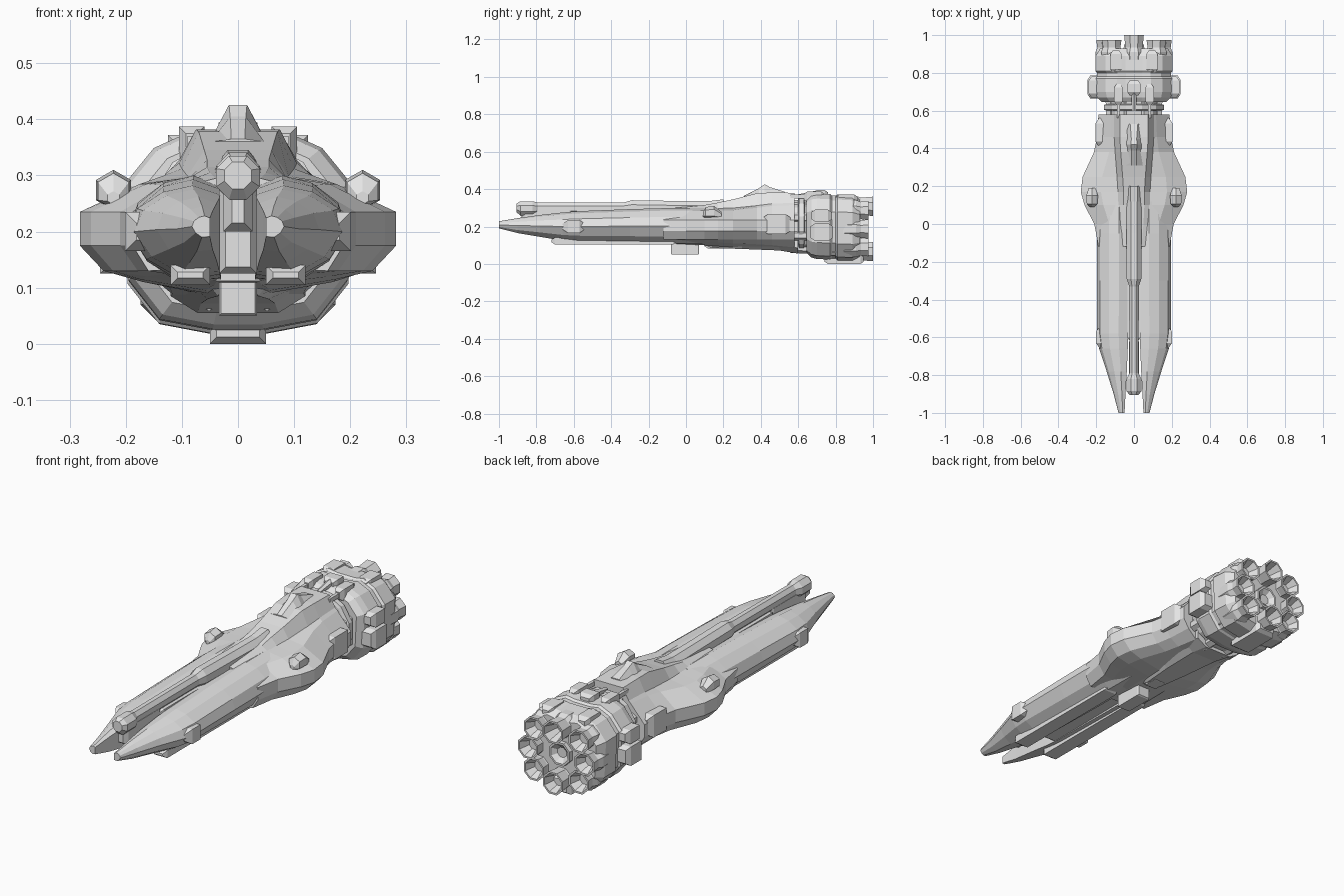
import bpy, bmesh, math, random

random.seed(4)


def material(name, v):
    m = bpy.data.materials.new(name)
    m.diffuse_color = (v, v, v, 1)
    return m


GREY = material("hull grey", 0.78)


def make(name, bm):
    bmesh.ops.recalc_face_normals(bm, faces=bm.faces)
    me = bpy.data.meshes.new(name)
    bm.to_mesh(me)
    bm.free()
    me.materials.append(GREY)
    ob = bpy.data.objects.new(name, me)
    bpy.context.collection.objects.link(ob)
    return ob


def loft(name, rings, mirror=False):
    """Skin a list of (y, [(x, z), ...]) sections and cap both ends."""
    bm = bmesh.new()
    rows = [[bm.verts.new((x, y, z)) for x, z in pts] for y, pts in rings]
    n = len(rows[0])
    for a, b in zip(rows, rows[1:]):
        for i in range(n):
            j = (i + 1) % n
            bm.faces.new((a[i], a[j], b[j], b[i]))
    bm.faces.new(rows[0])
    bm.faces.new(rows[-1])
    ob = make(name, bm)
    if mirror:
        ob.modifiers.new("mirror", 'MIRROR')
    return ob


def ngon(cx, cz, rx, rz, n, turn=0.5):
    return [(cx + rx * math.cos(math.tau * (i + turn) / n),
             cz + rz * math.sin(math.tau * (i + turn) / n)) for i in range(n)]


def both(half):
    """Close a right-hand half section with its mirror image."""
    return half + [(-x, z) for x, z in reversed(half)]


def block(name, x, y, z, taper=0.0, mirror=False):
    """Box from (min, max) ranges, its ends shrunk by taper."""
    def rect(t):
        return [(x[0] + t, z[0] + t), (x[1] - t, z[0] + t), (x[1] - t, z[1] - t), (x[0] + t, z[1] - t)]
    d = min(taper * 1.5, (y[1] - y[0]) / 3)
    rings = [(y[0], rect(taper)), (y[1], rect(taper))]
    if taper:
        rings[1:1] = [(y[0] + d, rect(0)), (y[1] - d, rect(0))]
    return loft(name, rings, mirror)


# Twin forward prongs
rings = []
for y, xi, xo, zl, zh in [(-1, .05, .082, .19, .228), (-.9, .045, .108, .165, .245), (-.78, .038, .145, .145, .262),
                          (-.66, .033, .185, .125, .275), (-.58, .032, .196, .118, .282), (-.3, .03, .196, .112, .293),
                          (-.05, .03, .195, .108, .3), (.12, .03, .19, .108, .3)]:
    w, h = xo - xi, zh - zl
    rings.append((y, [(xi + w * u, zl + h * v) for u, v in
                      [(0, .03), (.45, 0), (.8, .2), (1, .5), (.9, .75), (.62, .93), (.3, 1), (0, .9)]]))
loft("prong", rings, True)
# Outer prong swelling and low underside ridge
block("prong_side_bump", (.15, .201), (-.66, -.54), (.165, .235), .02, True)
block("prong_lower_ridge", (.05, .12), (-.72, -.05), (.105, .14), .012, True)

# Long central gun barrel with a muzzle collar
loft("barrel", [(y, ngon(0, z, r, h, 8)) for y, r, h, z in
                [(-.905, .026, .026, .3), (-.885, .042, .042, .296), (-.82, .042, .042, .296), (-.79, .026, .034, .296),
                 (-.33, .028, .034, .298), (-.29, .042, .044, .3), (-.05, .042, .044, .296), (.12, .045, .045, .294),
                 (.2, .048, .06, .29)]])
block("barrel_cradle", (-.034, .034), (-.62, .1), (.125, .275), .012)
block("barrel_support", (-.026, .026), (-.88, -.6), (.2, .285), .015)

# Swollen main hull
rings = []
for y, w, t, zt, zs, zb in [(-.12, .188, .04, .295, .275, .112), (0, .21, .05, .305, .282, .105),
                            (.1, .262, .055, .315, .285, .1), (.17, .282, .055, .328, .285, .095),
                            (.25, .272, .06, .345, .287, .09), (.38, .212, .07, .378, .3, .085),
                            (.46, .196, .075, .382, .31, .08), (.58, .188, .075, .38, .315, .068)]:
    rings.append((y, both([(.2 * w, zb), (.62 * w, zb + .02), (.85 * w, .13), (w, .175),
                           (w, .235), (.62 * w, zs), (t + .03, zs + .012), (t, zt)])))
loft("main_hull", rings)
# Dorsal peak, side sensor nubs and flank panels
loft("dorsal_peak", [(y, both([(w + .035, .36), (w, z)])) for y, w, z in
                     [(.31, .012, .365), (.39, .014, .405), (.42, .016, .426), (.45, .014, .41), (.53, .02, .385)]])
loft("sensor_nub", [(y, ngon(.222, z, r, r, 6)) for y, r, z in
                    [(.09, .012, .26), (.105, .032, .272), (.15, .036, .274), (.19, .02, .258)]], True)
block("flank_panel", (.14, .204), (.41, .56), (.16, .265), .018, True)

# Belly keel, hanging pod and side trays
loft("belly_keel", [(y, both([(w * .6, zb), (w, zb + .03), (w, .15)])) for y, w, zb in
                    [(.08, .04, .105), (.14, .06, .085), (.3, .09, .08), (.5, .11, .072), (.6, .12, .055)]])
block("belly_pod", (-.034, .034), (-.08, .07), (.05, .125), .004)
block("belly_fin", (-.03, .03), (.1, .2), (.082, .13), .012)

# Narrow neck with struts and a collar
loft("neck", [(.56, ngon(0, .21, .14, .13, 12)), (.7, ngon(0, .2, .15, .15, 12))])
for x, z in ngon(0, .2, .135, .125, 8):
    loft("neck_strut", [(.56, ngon(x, z, .026, .026, 6)), (.68, ngon(x, z, .03, .03, 6))])
loft("neck_collar", [(y, ngon(0, .215, r, r * .93, 12)) for y, r in
                     [(.6, .15), (.605, .165), (.63, .165), (.635, .15)]])

# Engine block: chunky armoured mass
SECTION = [(.045, -.168), (.14, -.15), (.195, -.08), (.203, .09), (.15, .155), (.09, .182), (.045, .175)]
loft("engine_block", [(y, both([(x * s, .19 + dz + z * s) for x, z in SECTION])) for y, s, dz in
                      [(.645, .84, .01), (.67, .96, .006), (.7, 1, .004), (.77, 1.0, .002), (.78, .96, 0),
                       (.8, .96, 0), (.81, 1.01, -.002), (.89, 1.0, -.005), (.93, .88, -.005)]])

# Ring of hollow nozzles around the rear face
for i, (x, z) in enumerate([(.148, .187), (.118, .286), (0, .308), (-.118, .286),
                            (-.148, .187), (-.118, .092), (0, .066), (.118, .092)]):
    end = 1.0 if i in (2, 6) else .975
    loft("engine_nozzle", [(y, ngon(x, z, r, r, 8)) for y, r in
                           [(.84, .056), (.91, .06), (.935, .05), (end, .056), (end, .047), (.925, .024)]])
loft("centre_nozzle", [(y, ngon(0, .187, r, r, 8)) for y, r in
                       [(.91, .06), (.95, .058), (.95, .048), (.93, .025)]])

# Engine side boxes, roof pads, base plate
block("engine_side_lower", (.16, .246), (.665, .785), (.125, .215), .014, True)
block("engine_side_upper", (.15, .24), (.67, .78), (.225, .29), .014, True)
block("engine_roof_pad", (.065, .125), (.8, .92), (.3, .372), .014, True)
block("engine_base_plate", (-.05, .05), (.74, .95), (0, .08), .012)

# Machinery on top of the engine block
block("top_turret", (-.035, .035), (.68, .76), (.34, .394), .012)
loft("turret_mast", [(.6, ngon(0, .36, .012, .012, 6)), (.7, ngon(0, .375, .018, .018, 6))])
block("top_box", (.06, .105), (.63, .74), (.33, .387), .012, True)
block("top_rail", (.075, .09), (.56, .64), (.35, .37), 0, True)

# Small scattered detail blocks on the engine sides
for i in range(12):
    a = random.uniform(-1.3, 1.2)
    x, z = .182 * math.cos(a), .19 + .165 * math.sin(a)
    y = random.uniform(.69, .85)
    s = random.uniform(.014, .024)
    block("engine_detail", (x - s, x + s), (y, y + 2.5 * s), (z - s, z + s), .006, True)
